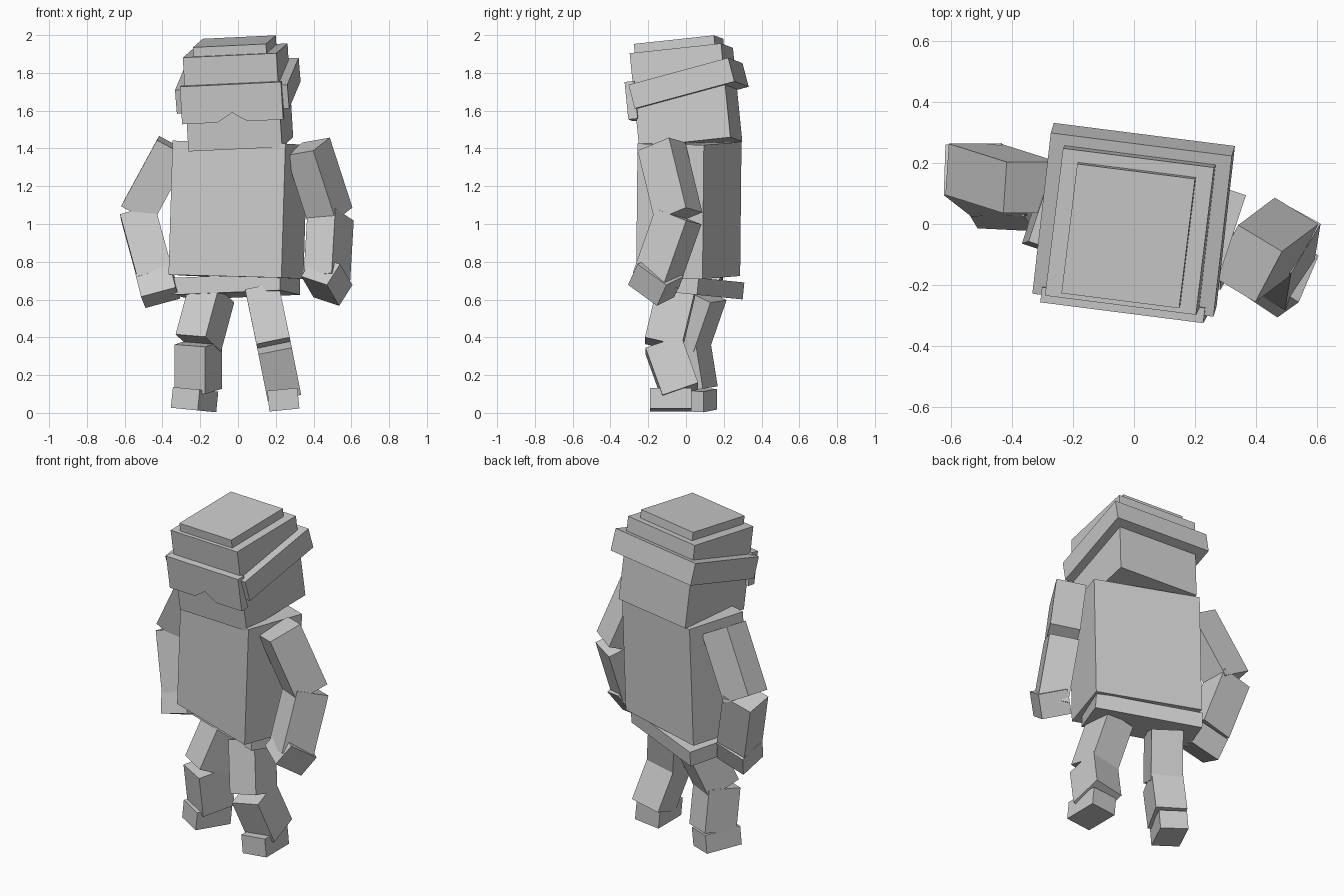
import bpy
import bmesh
from math import radians
from mathutils import Vector, Matrix

default_cube = bpy.data.objects.get("Cube")
if default_cube:
    bpy.data.objects.remove(default_cube, do_unlink=True)

shade = [.6, .6, .6, 1]
grey = bpy.data.materials.new("plain grey")
grey.use_nodes = True
grey.diffuse_color = shade
grey.node_tree.nodes["Principled BSDF"].inputs["Base Color"].default_value = shade


def frame(center, across, up):
    """Placement whose z axis is up and whose x axis is nearest to across."""
    z_axis = Vector(up).normalized()
    y_axis = z_axis.cross(Vector(across)).normalized()
    x_axis = y_axis.cross(z_axis)
    turn = Matrix((x_axis, y_axis, z_axis)).transposed().to_4x4()
    return Matrix.Translation(center) @ turn


def finish(name, bm, placement):
    bmesh.ops.recalc_face_normals(bm, faces=bm.faces)
    mesh = bpy.data.meshes.new(name)
    bm.to_mesh(mesh)
    bm.free()
    mesh.materials.append(grey)
    part = bpy.data.objects.new(name, mesh)
    part.matrix_world = placement
    bpy.context.collection.objects.link(part)


def block(name, placement, size):
    bm = bmesh.new()
    bmesh.ops.create_cube(bm, size=1)
    bmesh.ops.scale(bm, vec=size, verts=bm.verts)
    finish(name, bm, placement)


def bone(name, joint, along, across, thickness, overlap=0):
    """Limb segment from a joint; returns the joint at its far end."""
    along = Vector(along)
    start = Vector(joint) - along.normalized() * overlap
    placement = frame(start + along / 2, across, -along)
    block(name, placement, (*thickness, along.length))
    return start + along


def plate(name, placement, half_outline, thickness):
    """Upright plate from the right half of its outline, mirrored."""
    left_half = [(-x, z) for x, z in reversed(half_outline) if x]
    bm = bmesh.new()
    front = bm.faces.new([bm.verts.new((x, -thickness / 2, z))
                          for x, z in half_outline + left_half])
    grown = bmesh.ops.extrude_face_region(bm, geom=[front])["geom"]
    moved = [item for item in grown if isinstance(item, bmesh.types.BMVert)]
    bmesh.ops.translate(bm, vec=(0, thickness, 0), verts=moved)
    finish(name, bm, placement)


# Head, with the cap and goggles placed in its own frame
head = frame(center=(0, 0, 1.67), across=(8, -1, .2), up=(-.06, -.1, 1))
block("head", head, size=(.5, .49, .5))
block("cap_top", head @ Matrix.Translation((0, -.01, .25)), size=(.39, .43, .1))
strap_tilt = Matrix.Rotation(radians(9), 4, "X")
block("goggle_strap", head @ Matrix.Translation((0, .02, .06)) @ strap_tilt,
      size=(.6, .55, .13))

# Goggle plate with a nose notch in its lower edge
goggle_half = [(0, -.05), (.03, -.07), (.08, -.1), (.27, -.1), (.27, .1)]
plate("goggles", head @ Matrix.Translation((0, -.26, 0)), goggle_half, thickness=.05)

# Body
block("torso", frame(center=(0, .015, 1.075), across=(3, -1, 0), up=(.03, .01, 1)),
      size=(.63, .37, .71))
block("pelvis", frame(center=(-.01, .06, .67), across=(7, -3, 0), up=(0, .1, 1)),
      size=(.62, .27, .09))

# Left arm, bent forward
arm = (.17, .2)
elbow = bone("left_upper_arm", joint=(.37, -.13, 1.41), along=(.12, .09, -.37),
             across=(3, -2, 1), thickness=arm)
wrist = bone("left_forearm", joint=elbow, along=(-.02, -.12, -.34),
             across=(4, -2, 1), thickness=arm)
bone("left_hand", joint=wrist, along=(-.07, -.05, -.11),
     across=(3, -2, -1), thickness=arm, overlap=.07)

# Right arm, elbow out
arm = (.19, .17)
elbow = bone("right_upper_arm", joint=(-.34, .12, 1.41), along=(-.19, .06, -.35),
             across=(2, 0, -1), thickness=arm)
wrist = bone("right_forearm", joint=elbow, along=(.09, -.07, -.33),
             across=(6, 0, 1), thickness=arm)
bone("right_hand", joint=wrist, along=(.03, -.05, -.12),
     across=(5, 0, 2), thickness=arm)

# Left leg
leg = (.18, .2)
foot = (.16, .22, .11)
knee = bone("left_thigh", joint=(.13, -.05, .65), along=(.06, -.07, -.29),
            across=(5, 0, 1), thickness=leg)
bone("left_shin", joint=knee, along=(.05, .09, -.25),
     across=(5, 0, 1), thickness=leg)
block("left_foot", frame(center=(.24, -.08, .07), across=(9, 0, 1), up=(-.1, 0, 1)),
      size=foot)

# Right leg, turned out
knee = bone("right_thigh", joint=(-.14, .09, .63), along=(-.07, -.09, -.26),
            across=(2, -1, 0), thickness=leg)
bone("right_shin", joint=knee, along=(0, .04, -.25),
     across=(2, -1, 0), thickness=leg)
block("right_foot", frame(center=(-.23, .03, .07), across=(2, -1, 0), up=(.1, 0, 1)),
      size=foot)
